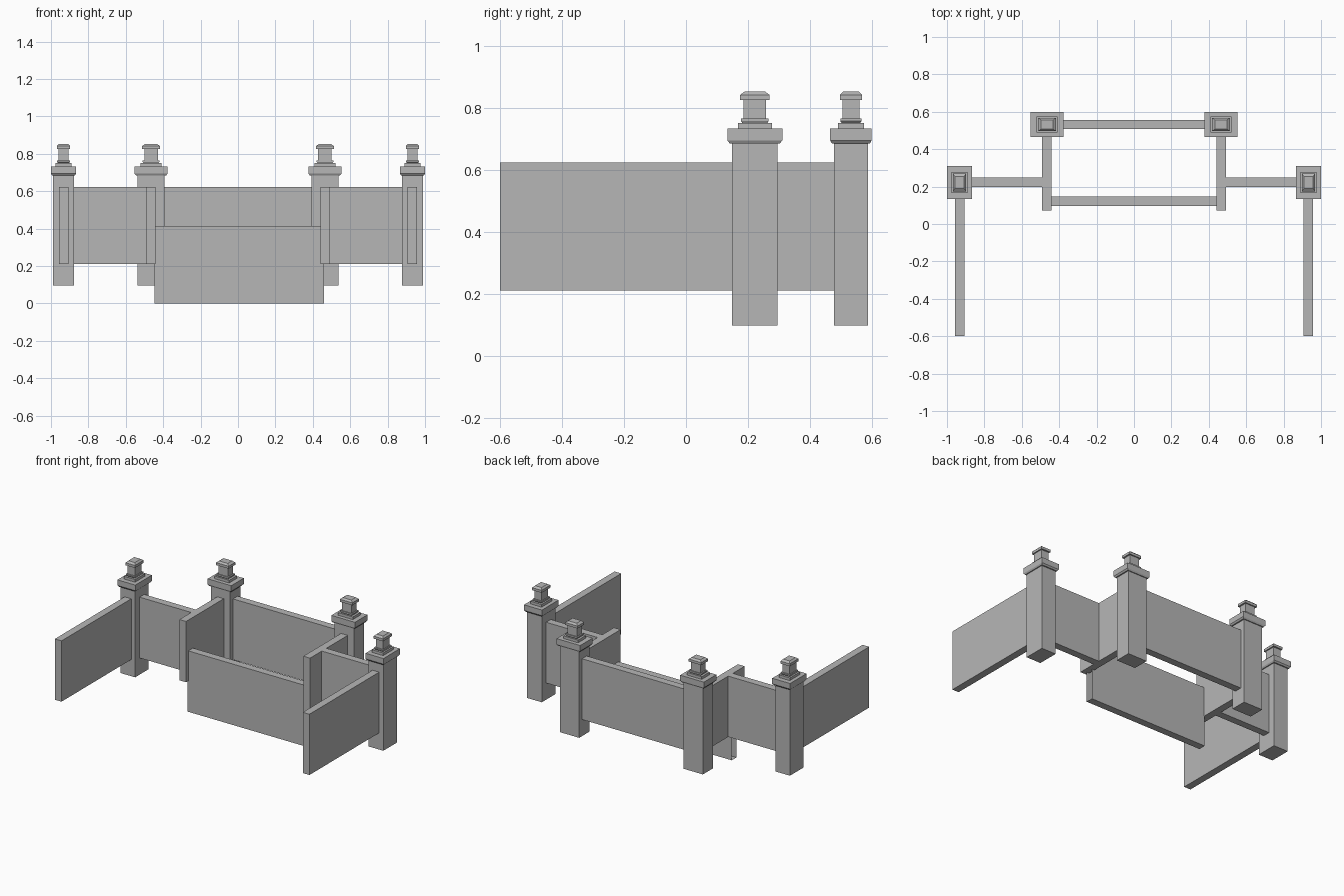
import bpy
import bmesh

cube = bpy.data.objects.get("Cube")
if cube:
    bpy.data.objects.remove(cube, do_unlink=True)

# One stone colour for everything
stone = bpy.data.materials.new("stone grey")
stone.use_nodes = True
GREY = (0.47, 0.47, 0.47, 1)
stone.diffuse_color = GREY
stone.node_tree.nodes["Principled BSDF"].inputs["Base Color"].default_value = GREY


def finish(bm, name):
    bmesh.ops.recalc_face_normals(bm, faces=bm.faces)
    mesh = bpy.data.meshes.new(name)
    bm.to_mesh(mesh)
    bm.free()
    mesh.materials.append(stone)
    obj = bpy.data.objects.new(name, mesh)
    bpy.context.collection.objects.link(obj)
    return obj


def wall(name, x, y, z, open_ends=False):
    """Box between (min, max) pairs, optionally without its x end faces."""
    bm = bmesh.new()
    bmesh.ops.create_cube(bm, size=1)
    for v in bm.verts:
        v.co = [r[0] if c < 0 else r[1] for c, r in zip(v.co, (x, y, z))]
    bm.normal_update()
    if open_ends:
        ends = [f for f in bm.faces if abs(f.normal.x) > 0.9]
        bmesh.ops.delete(bm, geom=ends, context='FACES_ONLY')
    return finish(bm, name)


# Pillar outline from foot to finial: (half width, height)
PILLAR = [(0.0728, 0.097), (0.0728, 0.685), (0.081, 0.685), (0.0888, 0.695),
          (0.0888, 0.733), (0.055, 0.733), (0.055, 0.751), (0.040, 0.751),
          (0.045, 0.757), (0.045, 0.765), (0.036, 0.765), (0.036, 0.825),
          (0.047, 0.825), (0.047, 0.842), (0.032, 0.853)]


def pillar(name, x, y, sx, sy):
    """Rectangular pillar made by stacking rings of the outline."""
    bm = bmesh.new()
    rings = [[bm.verts.new((x + i * r * sx, y + j * r * sy, z))
              for i, j in ((-1, -1), (1, -1), (1, 1), (-1, 1))]
             for r, z in PILLAR]
    for low, high in zip(rings, rings[1:]):
        for k in range(4):
            n = (k + 1) % 4
            bm.faces.new((low[k], low[n], high[n], high[k]))
    bm.faces.new(rings[0])
    bm.faces.new(rings[-1])
    return finish(bm, name)


NARROW = 0.757
WALL_Z = (0.21, 0.623)
T = 0.025  # half wall thickness

for side, s in (("left", 1), ("right", -1)):
    def span(a, b):
        return tuple(sorted((a * s, b * s)))

    # Pillars
    pillar(side + "_outer_pillar", s * 0.933, 0.222, NARROW, 1)
    pillar(side + "_inner_pillar", s * 0.465, 0.532, 1, NARROW)
    # Walls of one side
    wall(side + "_front_wall", span(0.932 - T, 0.932 + T), (-0.6, 0.2), WALL_Z)
    wall(side + "_link_wall", span(0.465, 0.92), (0.223 - T, 0.223 + T), WALL_Z)
    wall(side + "_cross_wall", span(0.466 - T, 0.466 + T), (0.072, 0.52), WALL_Z)

# Back wall and low front panel
wall("back_wall", (-0.45, 0.45), (0.532 - T, 0.532 + T), WALL_Z)
wall("low_front_panel", (-0.446, 0.461), (0.096, 0.146), (0, 0.414), open_ends=True)
